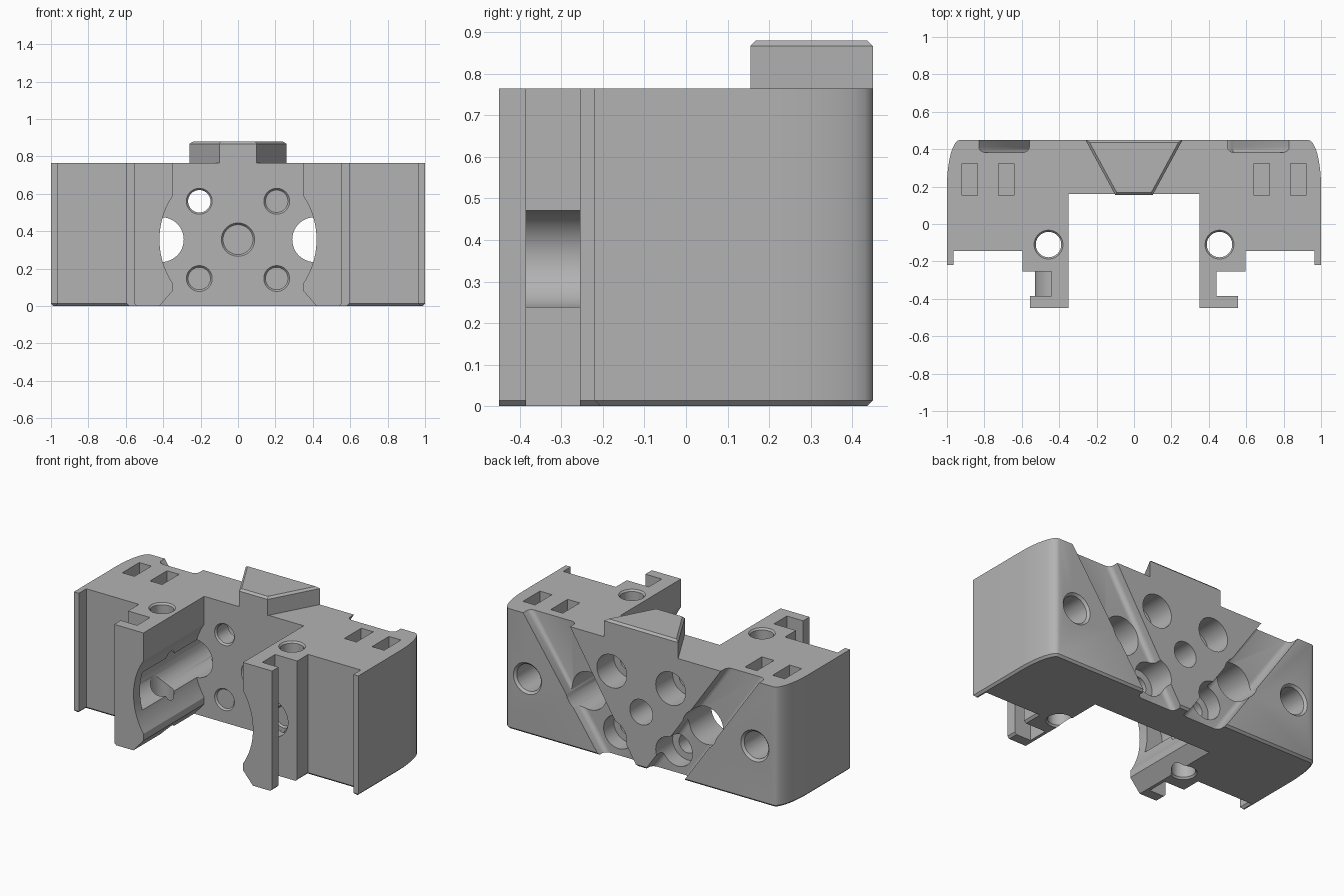
import bpy, bmesh
from math import sin, cos, asin, pi
from mathutils import Matrix, Vector

cube = bpy.data.objects.get("Cube")
if cube:
    bpy.data.objects.remove(cube, do_unlink=True)

grey = bpy.data.materials.new("plain grey")
grey.use_nodes = True
grey.diffuse_color = (0.45, 0.45, 0.45, 1)
grey.node_tree.nodes["Principled BSDF"].inputs["Base Color"].default_value = grey.diffuse_color

HEIGHT, BACK, AXIS_Z = 0.765, 0.45, 0.355


def make_object(name, bm):
    bmesh.ops.recalc_face_normals(bm, faces=bm.faces[:])
    mesh = bpy.data.meshes.new(name)
    bm.to_mesh(mesh)
    bm.free()
    mesh.materials.append(grey)
    obj = bpy.data.objects.new(name, mesh)
    bpy.context.collection.objects.link(obj)
    return obj


def extrude(points, start, end, axis="z"):
    """Extrude an outline (xy along z, or xz along y)."""
    bm = bmesh.new()
    place = (lambda p: (p[0], p[1], start)) if axis == "z" else (lambda p: (p[0], start, p[1]))
    face = bm.faces.new([bm.verts.new(place(p)) for p in points])
    new = bmesh.ops.extrude_face_region(bm, geom=[face])["geom"]
    step = Vector((0, 0, end - start)) if axis == "z" else Vector((0, end - start, 0))
    bmesh.ops.translate(bm, vec=step, verts=[g for g in new if isinstance(g, bmesh.types.BMVert)])
    bmesh.ops.recalc_face_normals(bm, faces=bm.faces[:])
    return bm


def bevel(bm, test, offset, segments=1):
    edges = [e for e in bm.edges if test(*(v.co for v in e.verts))]
    bmesh.ops.bevel(bm, geom=edges, offset=offset, segments=segments,
                    profile=0.5, affect="EDGES", clamp_overlap=True)


def mirrored(half):
    return half + [(-x, y) for x, y in reversed(half)]


def cut(cutter):
    """Subtract a cutter from the body, then drop it."""
    cutter.hide_render = True
    mod = body.modifiers.new("cut", "BOOLEAN")
    mod.object, mod.operation, mod.solver = cutter, "DIFFERENCE", "EXACT"
    with bpy.context.temp_override(object=body, active_object=body):
        bpy.ops.object.modifier_apply(modifier=mod.name)
    bpy.data.objects.remove(cutter, do_unlink=True)


def bore(center, radius, depth, direction, end_radius=None):
    """Cut a round hole, or a cone when end_radius is given."""
    bm = bmesh.new()
    bmesh.ops.create_cone(bm, cap_ends=True, segments=48, radius1=radius,
                          radius2=radius if end_radius is None else end_radius, depth=depth)
    turn = Vector(direction).to_track_quat("Z", "Y").to_matrix().to_4x4()
    middle = Vector(center) + Vector(direction) * depth / 2
    bmesh.ops.transform(bm, matrix=Matrix.Translation(middle) @ turn, verts=bm.verts[:])
    cut(make_object("bore_cutter", bm))


# Body: footprint with hooked arms, side lips and rounded rear corners
corner = [(0.93 + 0.07 * cos(t * pi / 16), 0.2 + 0.25 * sin(t * pi / 16)) for t in range(9)]
half = [(0.35, -0.45), (0.555, -0.45), (0.555, -0.385), (0.44, -0.385), (0.44, -0.255),
        (0.595, -0.255), (0.595, -0.145), (0.965, -0.145), (0.965, -0.22), (1, -0.22)] + corner
left = [(-x, y) for x, y in reversed(half)]
bm = extrude(half + left, 0, HEIGHT)
bevel(bm, lambda a, b: max(a.z, b.z) < 0.001 and max(a.y, b.y) > -0.449
      and min(abs(a.x), abs(b.x)) > 0.45, 0.013)
body = make_object("body", bm)

# Channel between the arms, with a round bulge and splayed feet
tilt = asin(0.35 / 0.42)
steps = 20
arc = []
for i in range(steps + 1):
    a = tilt + (pi - 2 * tilt) * i / steps
    arc.append((0.42 * sin(a), AXIS_Z + 0.42 * cos(a)))
channel = [(0.35, 0.9)] + arc + [(0.35, 0.08), (0.43, -0.011)]
cut(make_object("channel_cutter", extrude(mirrored(channel), -0.6, 0.16, "y")))

# Slanted rear grooves with rounded floors
for side, inner in ((1, 0.5), (-1, 0.56)):
    def slope(top, bottom, z):
        return side * (bottom + (top - bottom) * z / HEIGHT)
    low, high = -0.03, 0.9
    outline = [(slope(inner, 0.03, low), low), (slope(0.83, 0.3, low), low),
               (slope(0.83, 0.3, high), high), (slope(inner, 0.03, high), high)]
    bm = extrude(outline, 0.382, 0.55, "y")
    bevel(bm, lambda a, b: max(a.y, b.y) < 0.39 and abs(a.z - b.z) > 0.5, 0.03, 4)
    cut(make_object("groove_cutter", bm))

for s in (1, -1):
    # Large bore, running through the wall into the arm
    bore((s * 0.41, 0.6, AXIS_Z), 0.12, 0.985, (0, -1, 0))
    # Blind rear holes
    bore((s * 0.8, 0.6, AXIS_Z), 0.085, 0.4, (0, -1, 0))
    bore((s * 0.8, 0.451, AXIS_Z), 0.1, 0.015, (0, -1, 0), 0.085)
    # Vertical holes
    bore((s * 0.457, -0.11, -0.1), 0.068, 1, (0, 0, 1))
    bore((s * 0.457, -0.11, HEIGHT + 0.001), 0.078, 0.012, (0, 0, -1), 0.068)
    bore((s * 0.457, -0.11, -0.001), 0.078, 0.012, (0, 0, 1), 0.068)
    # Counterbored screw holes
    for z in (0.147, 0.56):
        bore((s * 0.207, 0.6, z), 0.06, 0.6, (0, -1, 0))
        bore((s * 0.207, 0.6, z), 0.105, 0.32, (0, -1, 0))
        bore((s * 0.207, 0.159, z), 0.07, 0.012, (0, 1, 0), 0.06)
    # Pockets in the top
    for x in (0.683, 0.878):
        bm = bmesh.new()
        bmesh.ops.create_cube(bm, size=1)
        bmesh.ops.scale(bm, vec=(0.085, 0.17, 0.14), verts=bm.verts[:])
        bmesh.ops.translate(bm, vec=(s * x, 0.238, HEIGHT), verts=bm.verts[:])
        cut(make_object("pocket_cutter", bm))

# Central hole
bore((0, 0.6, AXIS_Z), 0.08, 0.6, (0, -1, 0))
bore((0, 0.159, AXIS_Z), 0.09, 0.012, (0, 1, 0), 0.08)

# Wedge-shaped key on top
bm = extrude([(-0.1, 0.155), (0.1, 0.155), (0.26, BACK), (-0.26, BACK)], HEIGHT, 0.88)
bevel(bm, lambda a, b: min(a.z, b.z) > 0.87, 0.013)
make_object("top_key", bm)

# Smooth the round walls, keep corners sharp
bpy.ops.object.select_all(action="DESELECT")
body.select_set(True)
bpy.context.view_layer.objects.active = body
bpy.ops.object.shade_smooth_by_angle(angle=0.5)
